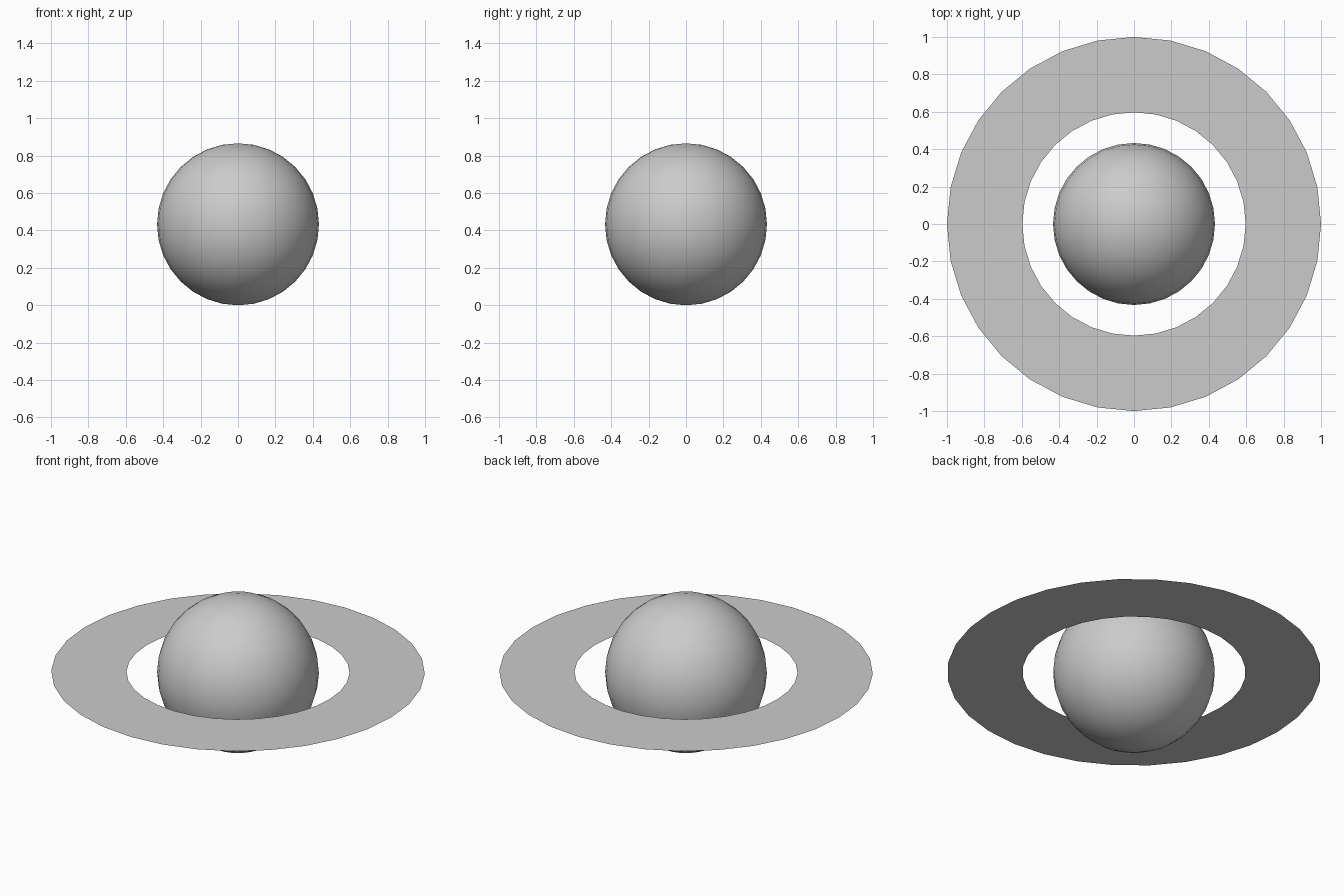
import bpy, bmesh, math

if "Cube" in bpy.data.objects:
    bpy.data.objects.remove(bpy.data.objects["Cube"])

R = 0.433          # globe radius, also the height of the ring plane
SEGMENTS = 32

# Globe: smooth sphere standing on the ground plane
bpy.ops.mesh.primitive_uv_sphere_add(segments=SEGMENTS, ring_count=16,
                                     radius=R, location=(0, 0, R))
globe = bpy.context.object
globe.name = "globe"
bpy.ops.object.shade_smooth()

# Ring: flat, paper-thin band around the equator
bm = bmesh.new()


def circle(radius):
    return [bm.verts.new((radius * math.cos(a), radius * math.sin(a), 0))
            for a in (2 * math.pi * i / SEGMENTS for i in range(SEGMENTS))]


inner, outer = circle(0.597), circle(1.0)
for i in range(SEGMENTS):
    j = (i + 1) % SEGMENTS
    bm.faces.new((inner[i], outer[i], outer[j], inner[j]))
mesh = bpy.data.meshes.new("ring")
bm.to_mesh(mesh)
bm.free()
ring = bpy.data.objects.new("ring", mesh)
ring.location.z = R
bpy.context.collection.objects.link(ring)
